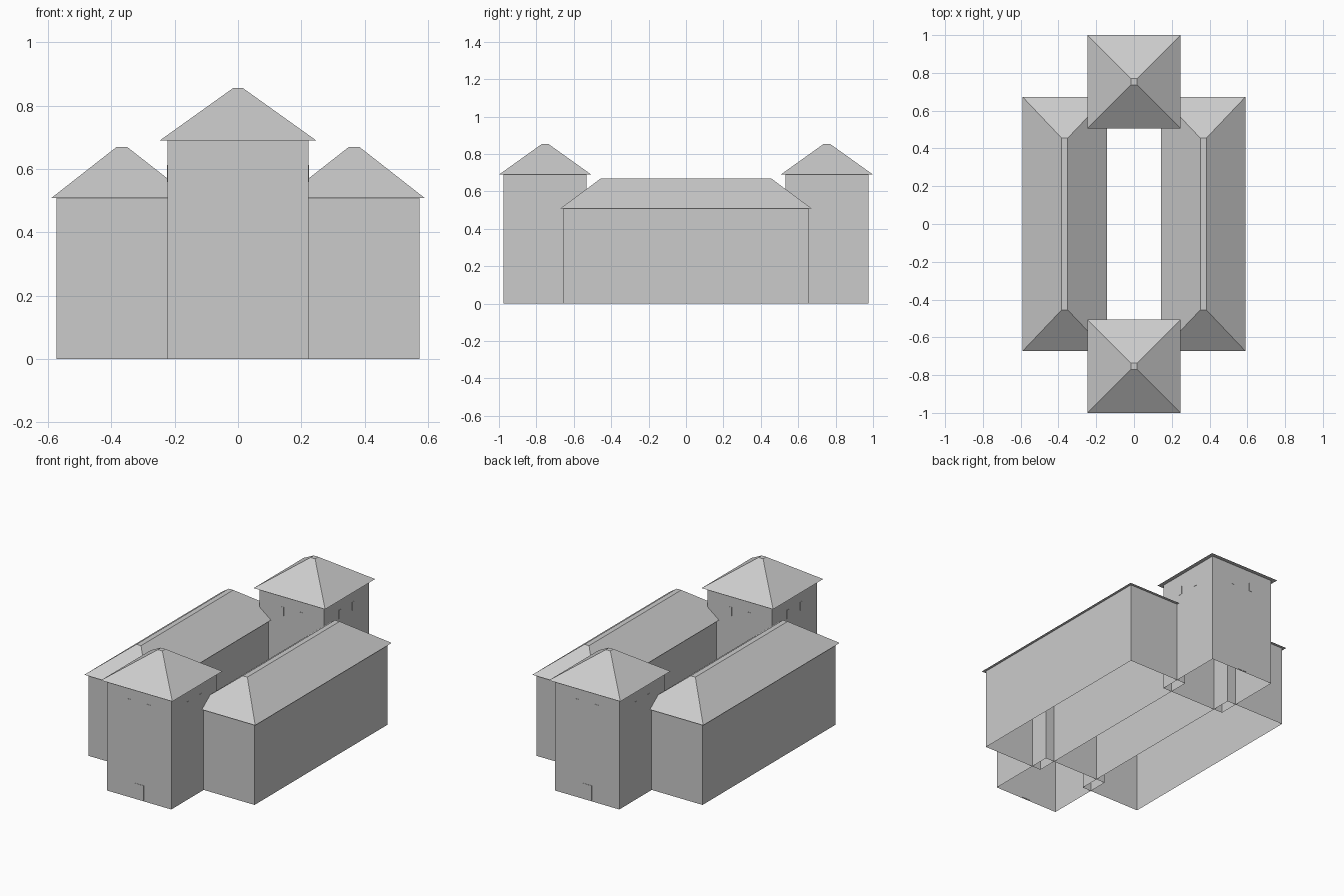
import bpy, bmesh
from math import pi
from mathutils import Matrix, Vector

if "Cube" in bpy.data.objects:
    bpy.data.objects.remove(bpy.data.objects["Cube"])


def make_object(name, bm):
    bmesh.ops.recalc_face_normals(bm, faces=bm.faces)
    mesh = bpy.data.meshes.new(name)
    bm.to_mesh(mesh)
    bm.free()
    obj = bpy.data.objects.new(name, mesh)
    bpy.context.collection.objects.link(obj)
    return obj


def hipped_block(name, cx, cy, rings):
    """Stack rectangles (half x, half y, z) into a shell, open below, capped on top."""
    bm = bmesh.new()
    loops = [[bm.verts.new((cx + sx * hx, cy + sy * hy, z))
              for sx, sy in ((-1, -1), (1, -1), (1, 1), (-1, 1))]
             for hx, hy, z in rings]
    for low, high in zip(loops, loops[1:]):
        for i in range(4):
            j = (i + 1) % 4
            bm.faces.new((low[i], low[j], high[j], high[i]))
    bm.faces.new(loops[-1])
    return make_object(name, bm)


def wall_panel(name, cy, turn, x, z, width, height):
    """Thin panel on a tower wall, turned about the tower's axis."""
    bm = bmesh.new()
    bmesh.ops.create_cube(bm, size=1)
    bmesh.ops.scale(bm, vec=(width, 0.004, height), verts=bm.verts)
    bmesh.ops.translate(bm, vec=(x, -TOWER, z), verts=bm.verts)
    bm.transform(Matrix.Translation(Vector((0, cy, 0))) @ Matrix.Rotation(turn, 4, 'Z'))
    return make_object(name, bm)


TOWER = 0.222

for side, label in ((-1, "left"), (1, "right")):
    # long wing: walls, flat eave, hipped roof with narrow ridge
    hipped_block(label + "_wing", side * 0.367, 0,
                 [(0.206, 0.655, 0), (0.206, 0.655, 0.508), (0.223, 0.673, 0.508),
                  (0.016, 0.455, 0.67)])

for side, label in ((-1, "front"), (1, "back")):
    cy = side * 0.753
    # tower: walls, flat eave, pyramid roof with small flat top
    hipped_block(label + "_tower", 0, cy,
                 [(TOWER, TOWER, 0), (TOWER, TOWER, 0.69), (0.247, 0.247, 0.69),
                  (0.016, 0.016, 0.855)])
    # pair of small windows on each tower wall
    for k in range(4):
        for x in (-0.067, 0.067):
            wall_panel(label + "_window", cy, k * pi / 2, x, 0.586, 0.023, 0.053)
    # door on the outer wall
    wall_panel(label + "_door", cy, 0 if side < 0 else pi, -0.001, 0.052, 0.067, 0.092)
